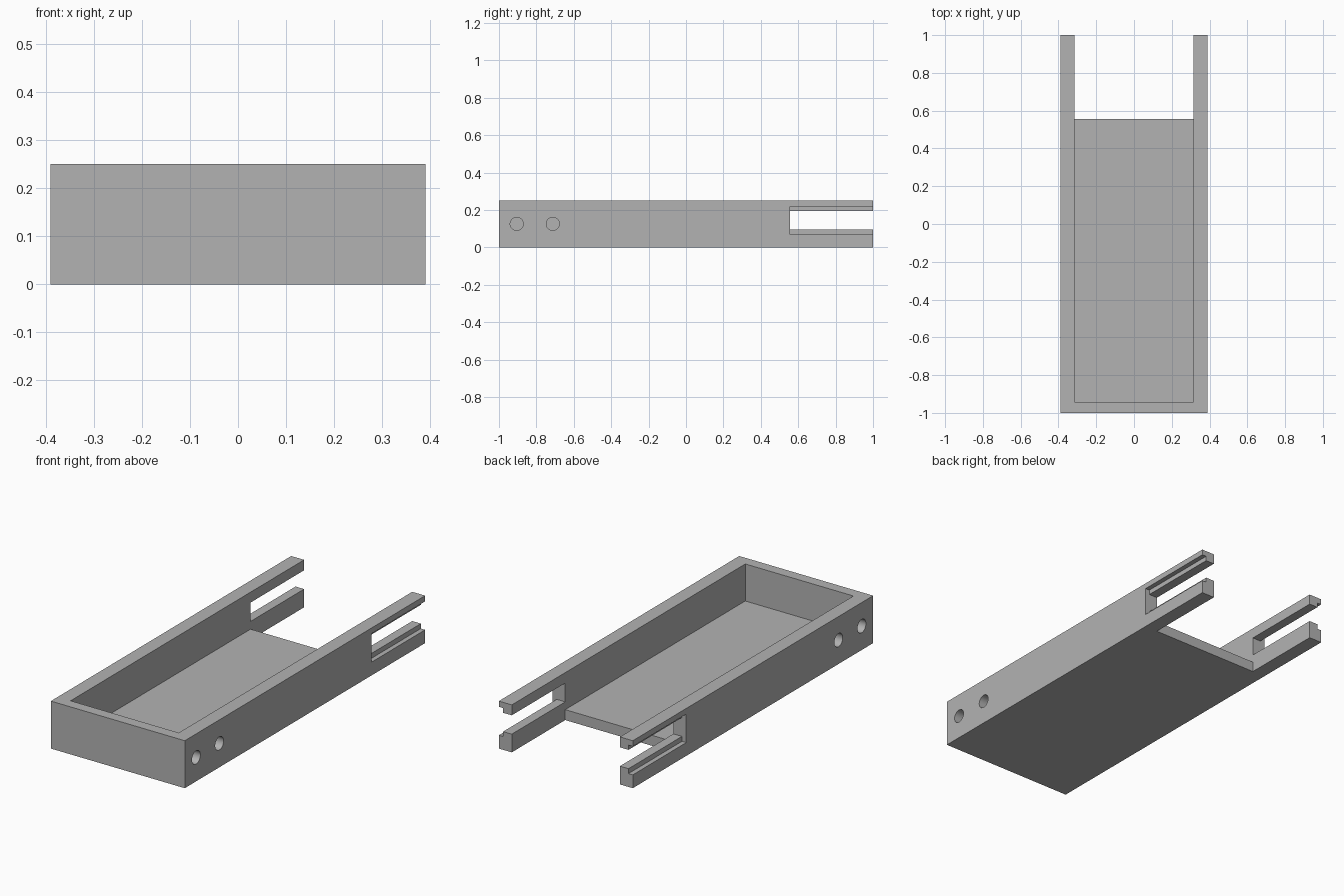
import bpy
import bmesh
from mathutils import Matrix, Vector

default = bpy.data.objects.get("Cube")
if default:
    bpy.data.objects.remove(default, do_unlink=True)

HALF_W, HEIGHT = 0.39, 0.25
INNER_W = 0.315
FLOOR_TOP, FLOOR_END = 0.055, 0.555
OVER = 0.1  # how far cutters overshoot open sides

grey = bpy.data.materials.new("mid_grey")
grey.use_nodes = True
grey.diffuse_color = (0.45, 0.45, 0.45, 1)
grey.node_tree.nodes["Principled BSDF"].inputs["Base Color"].default_value = grey.diffuse_color


def make_object(name, bm):
    mesh = bpy.data.meshes.new(name)
    bm.to_mesh(mesh)
    bm.free()
    mesh.materials.append(grey)
    obj = bpy.data.objects.new(name, mesh)
    bpy.context.collection.objects.link(obj)
    return obj


def box(name, low, high):
    low, high = Vector(low), Vector(high)
    bm = bmesh.new()
    place = Matrix.Translation((low + high) / 2) @ Matrix.Diagonal((*(high - low), 1))
    bmesh.ops.create_cube(bm, size=1, matrix=place)
    return make_object(name, bm)


def peg(name, x, y, z, radius, length):
    bm = bmesh.new()
    place = Matrix.Translation((x, y, z)) @ Matrix.Rotation(1.570796, 4, "Y")
    bmesh.ops.create_cone(bm, cap_ends=True, segments=48, radius1=radius,
                          radius2=radius, depth=length, matrix=place)
    return make_object(name, bm)


def cut(target, cutter):
    mod = target.modifiers.new("cut", "BOOLEAN")
    mod.operation = "DIFFERENCE"
    mod.solver = "EXACT"
    mod.object = cutter
    bpy.context.view_layer.objects.active = target
    bpy.ops.object.modifier_apply(modifier=mod.name)
    bpy.data.objects.remove(cutter, do_unlink=True)


# Solid tray block
tray = box("tray", (-HALF_W, -1, 0), (HALF_W, 1, HEIGHT))

# Open interior, then the gap between the two arms
cut(tray, box("interior", (-INNER_W, -0.943, FLOOR_TOP), (INNER_W, 1 + OVER, HEIGHT + OVER)))
cut(tray, box("arm_gap", (-INNER_W, FLOOR_END, -OVER), (INNER_W, 1 + OVER, HEIGHT)))

# Slot through both arms
cut(tray, box("arm_slot", (-HALF_W - OVER, FLOOR_END, 0.096), (HALF_W + OVER, 1 + OVER, 0.195)))

for side in (-1, 1):
    # Wider shallow recess on the outside of each slot
    xs = sorted((side * (HALF_W - 0.025), side * (HALF_W + OVER)))
    cut(tray, box("slot_recess", (xs[0], FLOOR_END, 0.07), (xs[1], 1 + OVER, 0.22)))
    # Blind round holes near the front
    for y in (-0.905, -0.712):
        cut(tray, peg("side_hole", side * HALF_W, y, 0.126, 0.035, 0.1))

# Smooth hole walls, sharp edges elsewhere
bpy.ops.object.select_all(action="DESELECT")
tray.select_set(True)
bpy.context.view_layer.objects.active = tray
bpy.ops.object.shade_smooth_by_angle(angle=0.52)
